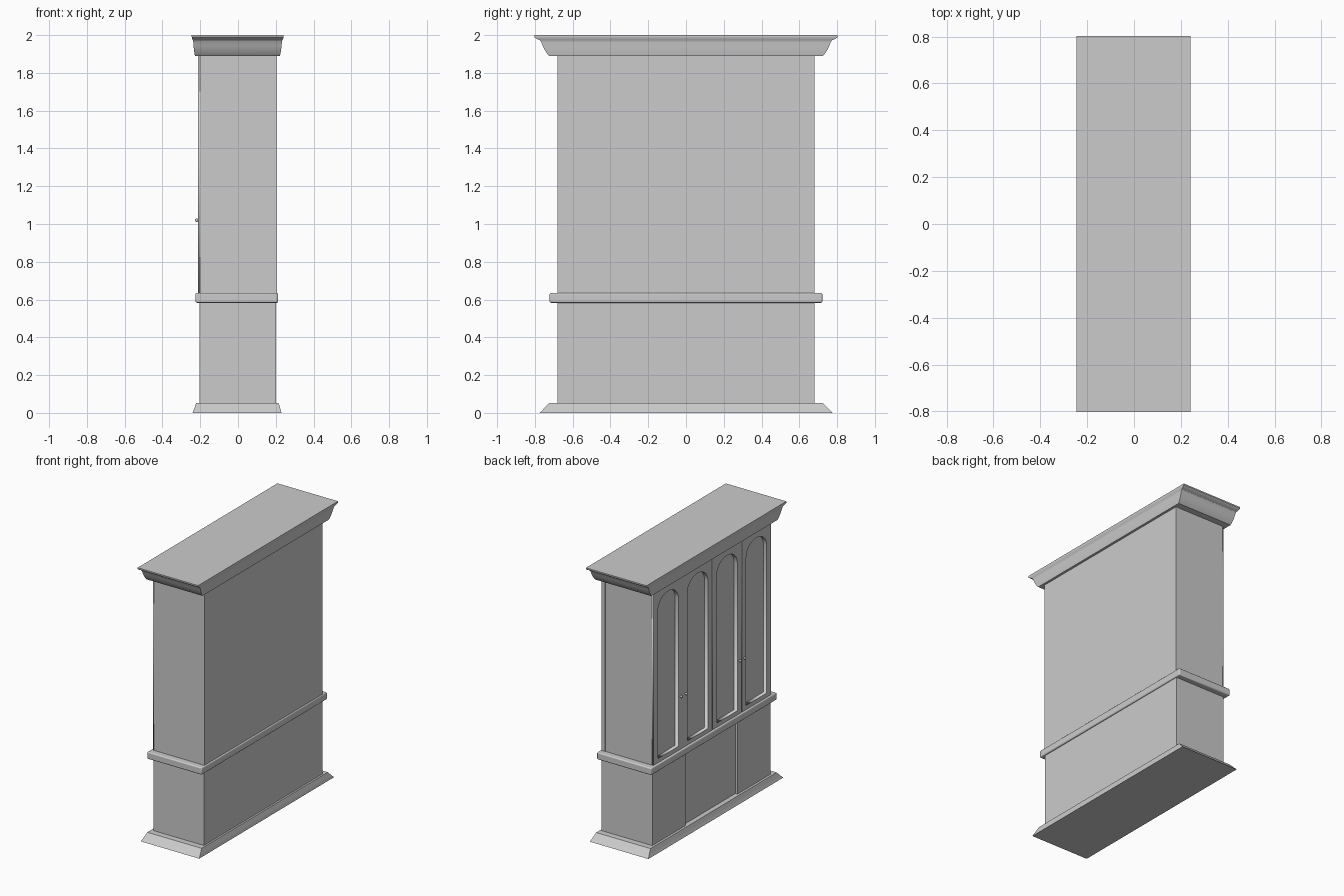
import bpy, bmesh, math

if "Cube" in bpy.data.objects:
    bpy.data.objects.remove(bpy.data.objects["Cube"])


def finish(name, bm):
    bmesh.ops.recalc_face_normals(bm, faces=bm.faces)
    me = bpy.data.meshes.new(name)
    bm.to_mesh(me)
    bm.free()
    ob = bpy.data.objects.new(name, me)
    bpy.context.collection.objects.link(ob)
    return ob


def activate(ob):
    bpy.ops.object.select_all(action='DESELECT')
    ob.select_set(True)
    bpy.context.view_layer.objects.active = ob


def smooth(ob):
    activate(ob)
    bpy.ops.object.shade_smooth_by_angle(angle=math.radians(30))


def lofted(name, rings):
    """Stack of rectangles (x0, x1, half_y, z) joined into a closed solid."""
    bm = bmesh.new()
    loops = [[bm.verts.new(p) for p in
              ((x0, -hy, z), (x1, -hy, z), (x1, hy, z), (x0, hy, z))]
             for x0, x1, hy, z in rings]
    for a, b in zip(loops, loops[1:]):
        for i in range(4):
            j = (i + 1) % 4
            bm.faces.new((a[i], a[j], b[j], b[i]))
    bm.faces.new(loops[0][::-1])
    bm.faces.new(loops[-1])
    return finish(name, bm)


def box(name, x0, x1, y0, y1, z0, z1):
    ob = lofted(name, [(x0, x1, (y1 - y0) / 2, z0), (x0, x1, (y1 - y0) / 2, z1)])
    for v in ob.data.vertices:
        v.co.y += (y0 + y1) / 2
    return ob


# flared plinth
lofted("plinth", [(-0.24, 0.23, 0.775, 0), (-0.232, 0.225, 0.755, 0.02),
                  (-0.222, 0.215, 0.725, 0.052)])

# lower cabinet: two side bays and a slightly recessed centre
box("lower_center", -0.187, 0.202, -0.30, 0.30, 0.05, 0.60)
for side, s in (("left", 1), ("right", -1)):
    y0, y1 = sorted((0.30 * s, 0.68 * s))
    box("lower_bay_" + side, -0.205, 0.202, y0, y1, 0.05, 0.60)

# waist rail with eased edges
rail = box("waist_rail", -0.226, 0.213, -0.722, 0.722, 0.583, 0.635)
bev = rail.modifiers.new("eased", 'BEVEL')
bev.width, bev.segments = 0.008, 3
smooth(rail)

# upper carcass, back panel and side panels
box("upper_carcass", -0.185, 0.176, -0.66, 0.66, 0.62, 1.90)
box("back_panel", 0.175, 0.205, -0.68, 0.68, 0.62, 1.90)
for side, s in (("left", 1), ("right", -1)):
    y0, y1 = sorted((0.655 * s, 0.678 * s))
    box("side_panel_" + side, -0.20, 0.1755, y0, y1, 0.62, 1.90)

# crown moulding
crown = [(0, 1.89), (0.14, 1.902), (0.32, 1.925), (0.44, 1.945), (0.52, 1.962),
         (0.60, 1.972), (0.80, 1.979), (0.97, 1.987), (1, 1.99), (1, 2.0)]
smooth(lofted("crown", [(-0.228 - 0.017 * t, 0.222 + 0.02 * t, 0.725 + 0.078 * t, z)
                        for t, z in crown]))


def door(name, yc):
    """Flat door frame with an arched opening."""
    hw, ow, z0, z1, spring, rise = 0.167, 0.118, 0.635, 1.89, 1.74, 0.10
    outer = [(-hw, z0), (hw, z0), (hw, z1), (-hw, z1)]
    inner = [(-ow, 0.665), (ow, 0.665)]
    inner += [(ow * math.cos(math.pi * i / 16), spring + rise * math.sin(math.pi * i / 16))
              for i in range(17)]
    cu = bpy.data.curves.new(name, 'CURVE')
    cu.dimensions, cu.fill_mode, cu.extrude = '2D', 'BOTH', 0.0135
    for pts in (outer, inner):
        sp = cu.splines.new('POLY')
        sp.points.add(len(pts) - 1)
        sp.use_cyclic_u = True
        for p, (u, v) in zip(sp.points, pts):
            p.co = (u, v, 0, 1)
    ob = bpy.data.objects.new(name, cu)
    bpy.context.collection.objects.link(ob)
    ob.rotation_euler = (math.pi / 2, 0, math.pi / 2)
    ob.location = (-0.1985, yc, 0)
    activate(ob)
    bpy.ops.object.convert(target='MESH')


# four doors
for i in range(4):
    door("door_%d" % (i + 1), -0.507 + 0.338 * i)

# knobs on each side of the two door joints
for i, y in enumerate((-0.365, -0.311, 0.311, 0.365)):
    bm = bmesh.new()
    bmesh.ops.create_uvsphere(bm, u_segments=16, v_segments=10, radius=0.009)
    bmesh.ops.translate(bm, verts=bm.verts, vec=(-0.219, y, 1.02))
    smooth(finish("knob_%d" % (i + 1), bm))
